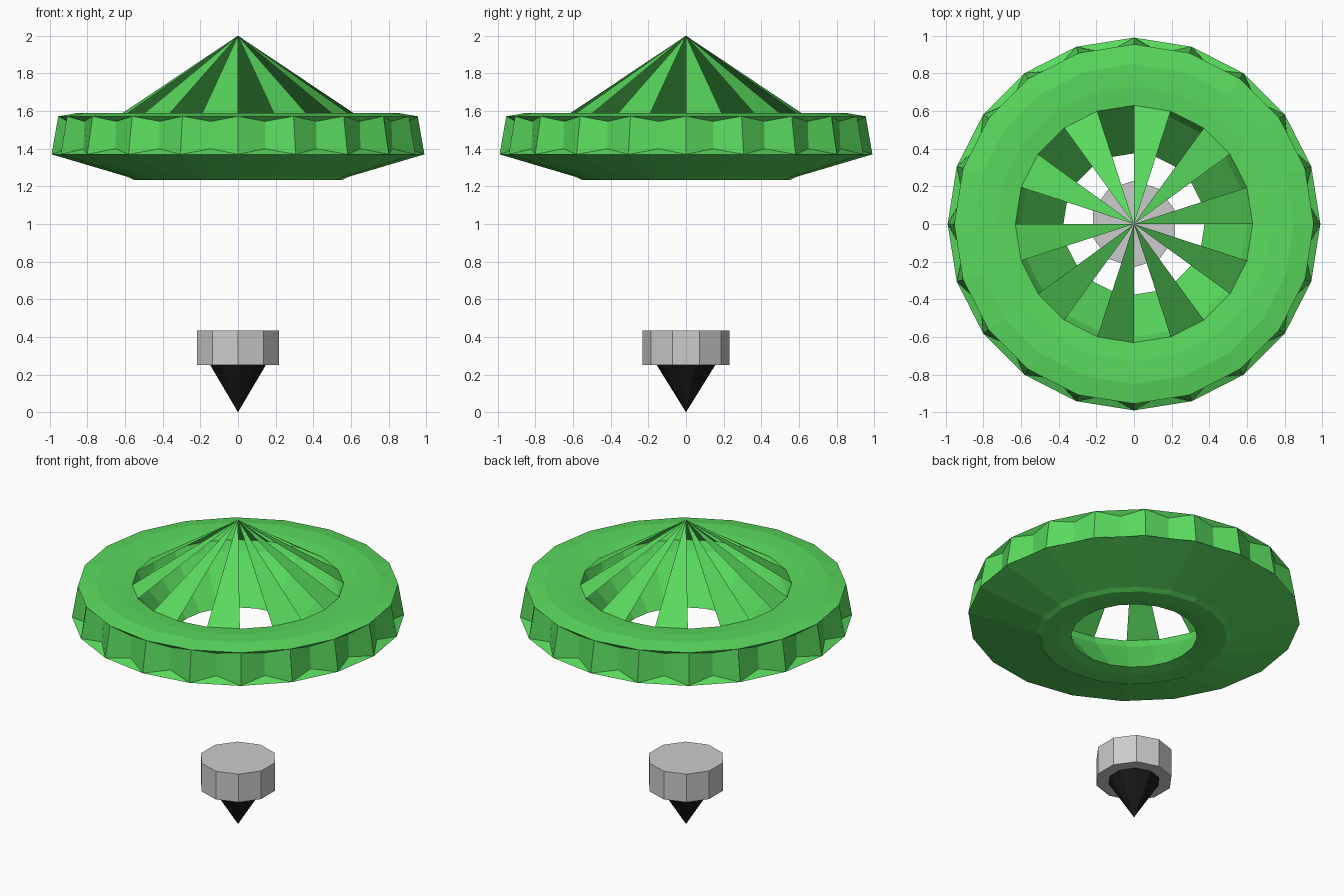
import bpy, bmesh
from math import sin, cos, pi

if "Cube" in bpy.data.objects:
    bpy.data.objects.remove(bpy.data.objects["Cube"])

N = 20  # sides of the canopy


def material(name, rgb):
    m = bpy.data.materials.new(name)
    m.diffuse_color = (*rgb, 1)
    m.use_nodes = True
    m.node_tree.nodes["Principled BSDF"].inputs["Base Color"].default_value = m.diffuse_color
    return m


GREEN = material("green", (0.1, 0.7, 0.11))
BLACK = material("black", (0.01, 0.01, 0.01))


def pt(r, z, step):
    a = 2 * pi * step / N
    return (r * cos(a), r * sin(a), z)


def finish(name, bm, mat=None, fix_normals=True):
    if fix_normals:
        bmesh.ops.recalc_face_normals(bm, faces=bm.faces)
    me = bpy.data.meshes.new(name)
    bm.to_mesh(me)
    bm.free()
    ob = bpy.data.objects.new(name, me)
    bpy.context.collection.objects.link(ob)
    if mat:
        me.materials.append(mat)
    return ob


# Canopy ring: turned profile from top rim, through the funnel, to bottom rim
profile = [(0.955, 1.572), (0.85, 1.59), (0.73, 1.588), (0.63, 1.578),
           (0.60, 1.52), (0.375, 1.25), (0.45, 1.236), (0.555, 1.235),
           (0.585, 1.25), (0.99, 1.37)]
bm = bmesh.new()
cols = [[bm.verts.new(pt(r, z, i)) for r, z in profile] for i in range(N)]
for i in range(N):
    a, b = cols[i], cols[(i + 1) % N]
    for j in range(len(profile) - 1):
        bm.faces.new((a[j], a[j + 1], b[j + 1], b[j]))
    # pinched scallop closing the outer wall
    p = bm.verts.new(pt(0.915, 1.545, i + 0.5))
    q = bm.verts.new(pt(0.92, 1.40, i + 0.5))
    bm.faces.new((a[0], b[0], p))
    bm.faces.new((a[0], p, q, a[-1]))
    bm.faces.new((p, b[0], b[-1], q))
    bm.faces.new((q, b[-1], a[-1]))
finish("canopy_ring", bm, GREEN)

# Crown: ten flat triangular ribs meeting at the apex
bm = bmesh.new()
apex = bm.verts.new((0, 0, 2.0))
for i in range(0, N, 2):
    bm.faces.new((bm.verts.new(pt(0.635, 1.575, i)),
                  bm.verts.new(pt(0.635, 1.575, i + 1)), apex))
finish("crown_ribs", bm, GREEN, False)


# Hanging weight: ten-sided drum with a black pointed tip
def cone(name, r1, r2, z0, z1, mat=None):
    bm = bmesh.new()
    bmesh.ops.create_cone(bm, cap_ends=True, segments=10, radius1=r1,
                          radius2=r2, depth=z1 - z0)
    # put a corner on the y axis
    a0 = max(bm.verts, key=lambda v: v.co.y).co
    if abs(a0.x) > 0.01:
        bmesh.ops.transform(bm, verts=bm.verts, matrix=Matrix.Rotation(pi / 10, 4, 'Z'))
    bmesh.ops.translate(bm, verts=bm.verts, vec=(0, 0, (z0 + z1) / 2))
    return finish(name, bm, mat)


from mathutils import Matrix
cone("weight_drum", 0.23, 0.23, 0.25, 0.435)
cone("weight_tip", 0.0, 0.155, 0.0, 0.25, BLACK)
